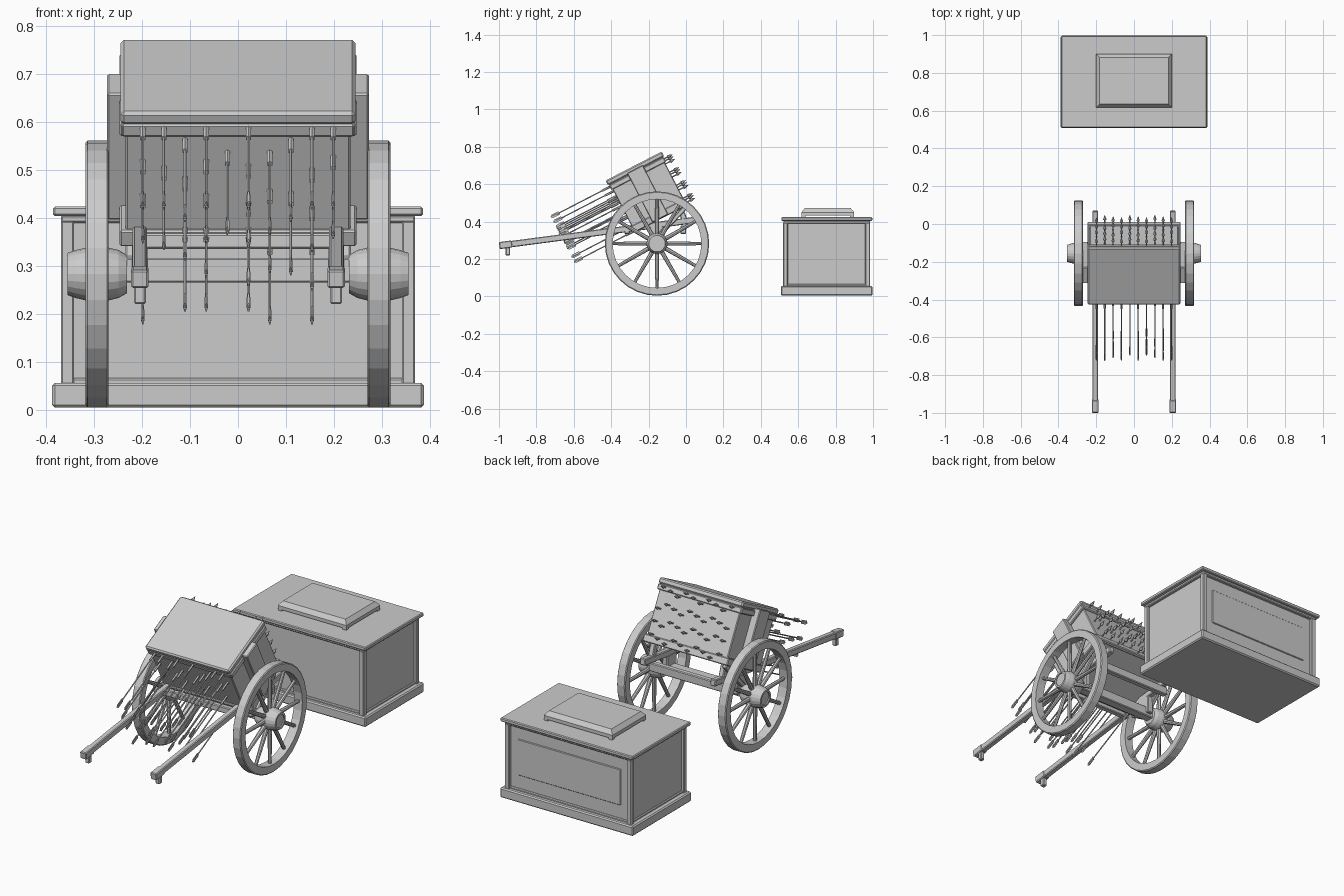
import bpy, bmesh
from math import radians, cos, sin, pi, atan2, hypot
from mathutils import Matrix, Vector

if "Cube" in bpy.data.objects:
    bpy.data.objects.remove(bpy.data.objects["Cube"])

I = Matrix.Identity(4)
# tilted frame of the quiver box: origin at its top front edge
TILT = Matrix.Translation((0, -0.43, 0.62)) @ Matrix.Rotation(radians(27.3), 4, 'X')


def finish(name, bm):
    bmesh.ops.recalc_face_normals(bm, faces=bm.faces)
    me = bpy.data.meshes.new(name)
    bm.to_mesh(me)
    bm.free()
    ob = bpy.data.objects.new(name, me)
    bpy.context.collection.objects.link(ob)
    return ob


def block(name, x, y, z, frame=I, bevel=0.004):
    """Box from (min, max) ranges inside a frame, with chamfered edges."""
    bm = bmesh.new()
    bmesh.ops.create_cube(bm, size=1)
    for v in bm.verts:
        v.co = Vector([(a + b) / 2 + c * (b - a) for (a, b), c in zip((x, y, z), v.co)])
    if bevel:
        bmesh.ops.bevel(bm, geom=bm.edges[:], offset=bevel, segments=1, affect='EDGES')
    bm.transform(frame)
    return finish(name, bm)


def beam(name, x, a, b, w, h):
    """Straight bar in the y-z plane from point a to point b."""
    dy, dz = b[0] - a[0], b[1] - a[1]
    frame = Matrix.Translation((x, *a)) @ Matrix.Rotation(atan2(dz, dy), 4, 'X')
    return block(name, (-w / 2, w / 2), (0, hypot(dy, dz)), (-h / 2, h / 2), frame)


def lathe(name, profile, n, centre, closed=False):
    """Turn an (x, radius) profile around the x axis."""
    bm = bmesh.new()
    rings = [[bm.verts.new((x, r * cos(2 * pi * i / n), r * sin(2 * pi * i / n)))
              for i in range(n)] for x, r in profile]
    pairs = list(zip(rings, rings[1:]))
    if closed:
        pairs.append((rings[-1], rings[0]))
    else:
        bm.faces.new(rings[0])
        bm.faces.new(rings[-1])
    for p, q in pairs:
        for i in range(n):
            j = (i + 1) % n
            bm.faces.new((p[i], p[j], q[j], q[i]))
    bm.transform(Matrix.Translation(centre))
    return finish(name, bm)


def rod(bm, x, u0, u1, w, r0, r1):
    """Round rod along the tilted frame's y axis."""
    m = TILT @ Matrix.Translation((x, (u0 + u1) / 2, -w)) @ Matrix.Rotation(-pi / 2, 4, 'X')
    bmesh.ops.create_cone(bm, cap_ends=True, segments=6, radius1=r0, radius2=r1,
                          depth=u1 - u0, matrix=m)


# wheels
AY, AZ = -0.155, 0.283
for s, side in ((1, 'right'), (-1, 'left')):
    c = (s * 0.294, AY, AZ)
    lathe(side + '_wheel_rim', [(-0.024, 0.237), (-0.024, 0.274), (-0.020, 0.279),
          (0.020, 0.279), (0.024, 0.274), (0.024, 0.237)], 32, c, True)
    lathe(side + '_wheel_hub', [(s * a, r) for a, r in
          ((-0.062, 0.04), (-0.045, 0.05), (-0.02, 0.056), (0.02, 0.056),
           (0.045, 0.05), (0.062, 0.044), (0.062, 0.034), (0.056, 0.034))], 20, c)
    bm = bmesh.new()
    for k in range(12):
        m = (Matrix.Translation(c) @ Matrix.Rotation(k * pi / 6, 4, 'X')
             @ Matrix.Translation((0, 0, 0.143)))
        bmesh.ops.create_cone(bm, cap_ends=True, segments=8, radius1=0.012,
                              radius2=0.0085, depth=0.2, matrix=m)
    finish(side + '_wheel_spokes', bm)

    # shafts, pegs and struts carrying the box
    x = s * 0.205
    beam(side + '_shaft', x, (-0.995, 0.272), (0.07, 0.412), 0.030, 0.034)
    beam(side + '_shaft_tip', x, (-0.998, 0.272), (-0.93, 0.281), 0.036, 0.038)
    block(side + '_shaft_peg', (x - 0.0125, x + 0.0125), (-0.965, -0.94), (0.22, 0.27))
    block(side + '_axle_block', (x - 0.016, x + 0.016), (AY - 0.04, AY + 0.04), (0.28, 0.375))
    beam(side + '_rear_strut', x, (-0.005, 0.40), (-0.04, 0.50), 0.028, 0.03)
    beam(side + '_diagonal_brace', s * 0.225, (-0.16, 0.31), (0.0, 0.48), 0.022, 0.024)

# axle and cross bars
block('axle', (-0.25, 0.25), (AY - 0.024, AY + 0.024), (AZ - 0.018, AZ + 0.034))
block('front_cross_bar', (-0.22, 0.22), (-0.33, -0.30), (0.335, 0.368))
block('rear_cross_bar', (-0.22, 0.22), (-0.03, 0.0), (0.335, 0.38))

# quiver box
block('quiver_box', (-0.235, 0.235), (0.012, 0.326), (-0.315, -0.02), TILT)
block('quiver_lid', (-0.245, 0.245), (0, 0.338), (-0.03, 0), TILT, 0.007)
for name, (u0, u1) in (('front', (0.004, 0.022)), ('back', (0.316, 0.334))):
    block(name + '_top_rail', (-0.243, 0.243), (u0, u1), (-0.06, -0.031), TILT)
    block(name + '_bottom_rail', (-0.247, 0.247), (u0, u1), (-0.318, -0.28), TILT)
for s, side in ((1, 'right'), (-1, 'left')):
    xs = sorted((s * 0.23, s * 0.247))
    block(side + '_top_side_rail', xs, (0.006, 0.332), (-0.06, -0.031), TILT)
    block(side + '_bottom_side_rail', xs, (0.006, 0.332), (-0.318, -0.28), TILT)
    block(side + '_side_strap', sorted((s * 0.23, s * 0.273)), (0.12, 0.215),
          (-0.315, -0.018), TILT)

# arrows: shafts and fletching at the front, heads at the back
columns = [(0.04, 0.12, 0.20, 0.31), (0.04, 0.135), (0.07, 0.16, 0.28),
           (0.04, 0.12, 0.20, 0.28), (0.10,), (0.04, 0.13, 0.22, 0.28),
           (0.10, 0.19, 0.31), (0.07, 0.195), (0.04, 0.14, 0.23, 0.31), (0.04, 0.11)]
bm, heads = bmesh.new(), bmesh.new()
for i, rows in enumerate(columns):
    x = -0.199 + i * 0.0442
    for w in rows:
        rod(bm, x, -0.35, 0.02, w, 0.0032, 0.0032)
        rod(bm, x, -0.04, 0.02, w, 0.0062, 0.0062)
        for vane in ((0.0035, 0.045, 0.019), (0.008, 0.045, 0.0035)):
            m = TILT @ Matrix.Translation((x, -0.322, -w)) @ Matrix.Diagonal((*vane, 1))
            bmesh.ops.create_cube(bm, size=1, matrix=m)
    for k in range(4):
        w = 0.04 + k * 0.078 + (0, 0.028, 0.012)[(i + k) % 3]
        rod(heads, x, 0.32, 0.355, w, 0.0035, 0.0035)
        rod(heads, x, 0.350, 0.356, w, 0.004, 0.0095)
        rod(heads, x, 0.356, 0.382, w, 0.0095, 0.001)
finish('arrow_shafts', bm)
finish('arrow_heads', heads)

# chest
block('chest_base', (-0.388, 0.388), (0.507, 0.997), (0.004, 0.056), bevel=0.006)
block('chest_body', (-0.355, 0.355), (0.535, 0.968), (0.05, 0.41), bevel=0)
block('chest_lower_trim', (-0.362, 0.362), (0.526, 0.976), (0.05, 0.066))
block('chest_upper_trim', (-0.37, 0.37), (0.52, 0.984), (0.39, 0.406))
for sx in (-1, 1):
    for y in (0.532, 0.971):
        block('chest_corner_post', sorted((sx * 0.342, sx * 0.37)), (y - 0.013, y + 0.013),
              (0.05, 0.395))
block('chest_lid', (-0.386, 0.386), (0.51, 0.996), (0.404, 0.424))
block('chest_back_panel', (-0.30, 0.30), (0.96, 0.973), (0.135, 0.325), bevel=0.003)

# raised plate on the chest lid, standing on small corner feet
bm = bmesh.new()
rings = []
for inset, z in ((0, 0.432), (0, 0.45), (0.018, 0.472)):
    rings.append([bm.verts.new((sx * (0.2 - inset), 0.758 + sy * (0.141 - inset), z))
                  for sx, sy in ((-1, -1), (1, -1), (1, 1), (-1, 1))])
for p, q in zip(rings, rings[1:]):
    for i in range(4):
        j = (i + 1) % 4
        bm.faces.new((p[i], p[j], q[j], q[i]))
bm.faces.new(rings[0])
bm.faces.new(rings[-1])
finish('lid_plate', bm)
for sx in (-1, 1):
    for sy in (-1, 1):
        x, y = sx * 0.188, 0.758 + sy * 0.13
        block('lid_plate_foot', (x - 0.01, x + 0.01), (y - 0.01, y + 0.01), (0.42, 0.436), bevel=0)
